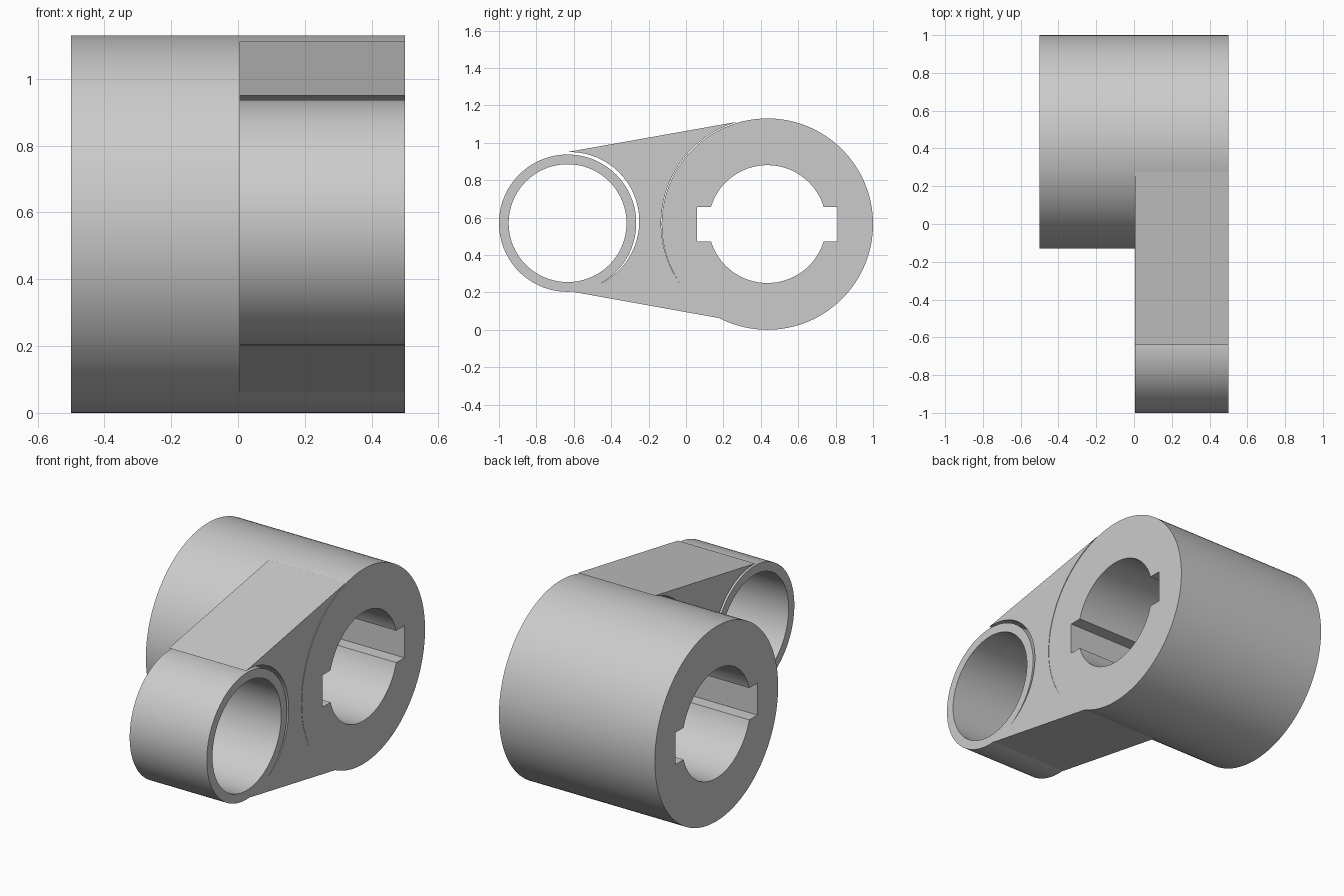
import bpy, bmesh
from math import sin, cos, radians, asin, degrees

if "Cube" in bpy.data.objects:
    bpy.data.objects.remove(bpy.data.objects["Cube"])


def arc(cy, cz, r, a0, a1, n):
    """Points (y, z) along an arc, both ends included."""
    return [(cy + r * cos(radians(a0 + (a1 - a0) * i / n)),
             cz + r * sin(radians(a0 + (a1 - a0) * i / n))) for i in range(n + 1)]


def circle(cy, cz, r, n=128):
    return arc(cy, cz, r, 0, 360, n)[:-1]


def extrude_profile(name, loops, x0, x1):
    """Fill closed y-z loops (outline plus holes) and extrude along x."""
    bm = bmesh.new()
    edges = []
    for pts in loops:
        vs = [bm.verts.new((x0, y, z)) for y, z in pts]
        edges += [bm.edges.new((vs[i - 1], vs[i])) for i in range(len(vs))]
    bmesh.ops.triangle_fill(bm, edges=edges, use_beauty=True, use_dissolve=False,
                            normal=(1, 0, 0))
    res = bmesh.ops.extrude_face_region(bm, geom=bm.faces[:], use_keep_orig=True)
    top = [g for g in res["geom"] if isinstance(g, bmesh.types.BMVert)]
    bmesh.ops.translate(bm, verts=top, vec=(x1 - x0, 0, 0))
    bmesh.ops.recalc_face_normals(bm, faces=bm.faces[:])
    me = bpy.data.meshes.new(name)
    bm.to_mesh(me)
    bm.free()
    ob = bpy.data.objects.new(name, me)
    bpy.context.collection.objects.link(ob)
    bpy.ops.object.select_all(action='DESELECT')
    ob.select_set(True)
    bpy.context.view_layer.objects.active = ob
    bpy.ops.object.shade_smooth_by_angle(angle=radians(30))
    return ob


HY, HZ, HR = 0.435, 0.565, 0.565    # hub centre and radius
BORE, KEY_Y, KEY_Z = 0.315, 0.375, 0.0925
RY, RZ, RR = -0.633, 0.57, 0.367    # small ring centre and radius
X0, X1 = 0.005, 0.5

# Long hub with a bore and two opposite keyways
a = degrees(asin(KEY_Z / BORE))
bore = arc(HY, HZ, BORE, a, 180 - a, 48)
bore += [(HY - KEY_Y, HZ + KEY_Z), (HY - KEY_Y, HZ - KEY_Z)]
bore += arc(HY, HZ, BORE, 180 + a, 360 - a, 48)
bore += [(HY + KEY_Y, HZ - KEY_Z), (HY + KEY_Y, HZ + KEY_Z)]
extrude_profile("hub", [circle(HY, HZ, HR), bore], -0.5, X1)

# Thin bushing ring at the far end of the arm
extrude_profile("bushing_ring", [circle(RY, RZ, RR), circle(RY, RZ, BORE)], X0, X1)

# Tapered arm with concave ends, leaving narrow slits beside ring and hub
arm = arc(-0.62, 0.58, 0.37, 93, -85, 64)
arm += [(-0.6, 0.202)]
arm += arc(HY - 0.003, HZ + 0.004, HR, 244, 106, 64)
extrude_profile("arm", [arm], X0, X1)
